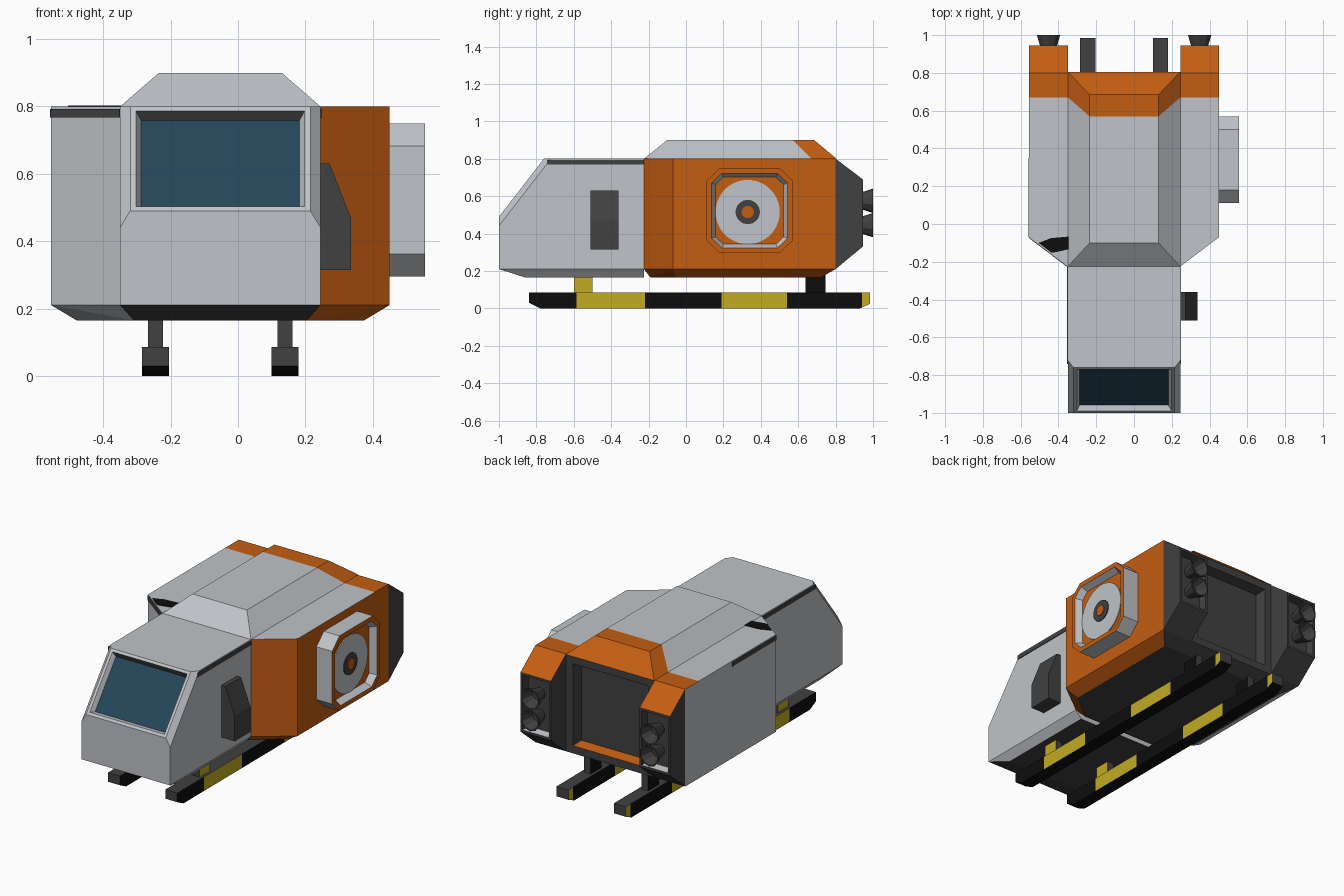
import bpy, bmesh, math
from mathutils import Vector

if "Cube" in bpy.data.objects:
    bpy.data.objects.remove(bpy.data.objects["Cube"])

CX = -0.0525            # centre line of hull
W, P = 0.2975, 0.5025   # half width of cabin, of hull
PALETTE = {
    "light_grey": (0.53, 0.55, 0.58), "orange": (0.55, 0.11, 0.006),
    "dark_grey": (0.052, 0.052, 0.052), "black": (0.004, 0.004, 0.004),
    "yellow": (0.54, 0.41, 0.017), "window_glass": (0.018, 0.062, 0.098)}
MATS = {}
for key, rgb in PALETTE.items():
    MATS[key] = bpy.data.materials.new(key)
    MATS[key].diffuse_color = (*rgb, 1)


def hull(points):
    """Convex solid through the points, with flat faces merged."""
    bm = bmesh.new()
    for p in points:
        bm.verts.new(p)
    bmesh.ops.convex_hull(bm, input=bm.verts[:])
    bmesh.ops.dissolve_limit(bm, angle_limit=0.02, verts=bm.verts[:], edges=bm.edges[:])
    bmesh.ops.recalc_face_normals(bm, faces=bm.faces[:])
    bm.normal_update()
    return bm


def cut(bm, co, no):
    bmesh.ops.bisect_plane(bm, geom=bm.verts[:] + bm.edges[:] + bm.faces[:],
                           plane_co=co, plane_no=no)
    bm.normal_update()


def recess(bm, test, rim, slope, depth):
    """Rim inset followed by a sunken panel on the face that passes the test."""
    face = max((f for f in bm.faces if test(f.normal, f.calc_center_median())),
               key=lambda f: f.calc_area())
    for t, d in ((rim, 0), (slope, -depth)):
        bmesh.ops.inset_individual(bm, faces=[face], thickness=t, depth=d)
        bm.normal_update()


def finish(name, bm, colour):
    """Colour is a name, or a rule on face normal and centre."""
    names = list(PALETTE) if callable(colour) else [colour]
    bm.normal_update()
    if callable(colour):
        for f in bm.faces:
            f.material_index = names.index(colour(f.normal, f.calc_center_median()))
    me = bpy.data.meshes.new(name)
    bm.to_mesh(me)
    bm.free()
    for n in names:
        me.materials.append(MATS[n])
    ob = bpy.data.objects.new(name, me)
    bpy.context.collection.objects.link(ob)
    return ob


def box_points(x0, x1, y0, y1, z0, z1):
    return [(x, y, z) for x in (x0, x1) for y in (y0, y1) for z in (z0, z1)]


def extrude_x(profile, x0, x1):
    return [(x, y, z) for x in (x0, x1) for y, z in profile]


# Cabin with sloped windscreen
pts = extrude_x([(-1, .21), (-1, .49), (-.76, .80), (-.225, .80), (-.225, .21)], CX - W, CX + W)
pts += [(CX + s * (W - .04), y, .165) for s in (-1, 1) for y in (-.86, -.225)]
bm = hull(pts)
slope_edges = [e for e in bm.edges
               if abs(e.verts[0].co.z - e.verts[1].co.z) > .25
               and abs(e.verts[0].co.y - e.verts[1].co.y) > .1]
bmesh.ops.bevel(bm, geom=slope_edges, offset=.03, segments=1, profile=.5, affect='EDGES')
bm.normal_update()
recess(bm, lambda n, c: n.y < -.5 and n.z > .4 and abs(c.x - CX) < .05, .024, .022, .026)


def cabin_colour(n, c):
    if n.y < -.5 and n.z > .4 and abs(c.x - CX) < .05 and .58 < c.z < .72:
        return "window_glass"
    if n.z < -.9 or (n.z < -.3 and abs(n.x) < .3) or (n.z < 0 and c.z > .7):
        return "dark_grey"
    return "light_grey"


finish("cabin", bm, cabin_colour)

# Main hull, with sunken rear door
pts = []
for s in (-1, 1):
    for z in (.21, .80):
        pts += [(CX + s * W, -.225, z), (CX + s * P, -.07, z), (CX + s * P, .80, z)]
    pts += [(CX + s * (W - .04), -.19, .165), (CX + s * (P - .075), -.05, .165),
            (CX + s * (P - .075), .72, .165)]
bm = hull(pts)
cut(bm, (0, .67, 0), (0, 1, 0))
for s in (-1, 1):
    cut(bm, (CX + s * W, 0, 0), (1, 0, 0))
recess(bm, lambda n, c: n.y > .9 and abs(c.x - CX) < .05, .065, .02, .06)


def hull_colour(n, c):
    if n.z > .9:
        return "orange" if c.y > .67 else "light_grey"
    if c.y > .72 and abs(c.x - CX) < .29 and n.z > .3:
        return "light_grey"                       # door sill
    if n.z < -.9 or n.y > .3 or (c.y > .72 and abs(c.x - CX) < .29):
        return "dark_grey"
    if n.z < -.3 and abs(c.x - CX) < .28:
        return "dark_grey"
    return "orange" if n.x > .3 else "light_grey"


finish("main_hull", bm, hull_colour)

# Raised roof, orange towards the back
bm = hull(box_points(CX - W, CX + W, -.225, .805, .80, .80)
          + box_points(CX - .1825, CX + .1825, -.10, .685, .90, .90))
cut(bm, (0, .57, .90), (0, 1, 1))
finish("raised_roof", bm, lambda n, c: "orange" if c.y + c.z > 1.47 and n.z > 0
       else "light_grey")


# Round part along y or x from (position, radius) rings
def rings(axis, a, b, stations, sides):
    out = []
    for t, r in stations:
        for i in range(sides):
            k = 2 * math.pi * (i + .5) / sides
            u, v = a + r * math.cos(k), b + r * math.sin(k)
            out.append((t, u, v) if axis == 'x' else (u, t, v))
    return out


# Engine pods and nozzles
for side, s in (("left", -1), ("right", 1)):
    bm = hull(extrude_x([(.80, .21), (.80, .80), (.945, .69), (.945, .33)],
                        CX + s * W, CX + s * P))
    recess(bm, lambda n, c: n.y > .9, .02, .012, .045)
    finish(side + "_engine_pod", bm,
           lambda n, c: "orange" if n.z > .3 and c.z > .7 else
           "light_grey" if n.z > .3 and c.z < .5 else "dark_grey")
    for level, z in (("lower", .445), ("upper", .575)):
        x = CX + s * .4
        bm = hull(rings('y', x, z, [(.895, .032), (1.0, .065)], 10))
        recess(bm, lambda n, c: n.y > .9, .008, .025, .07)
        finish(f"{side}_{level}_nozzle", bm, "dark_grey")

# Octagonal side housing with recessed fan
HY, HZ = .34, .5225
outline = [(HY + a * p, HZ + b * q) for p in (-1, 1) for q in (-1, 1)
           for a, b in ((.23, .16), (.16, .2275))]
bm = hull(extrude_x(outline, .45, .555))
recess(bm, lambda n, c: n.x > .9, .03, .022, .04)
finish("side_housing", bm, lambda n, c: "orange" if n.x > .9 else "light_grey")
FY, FZ = .33, .515
for name, r, x, colour, n in (("fan_disc", .172, .521, "light_grey", 32),
                              ("fan_hub", .065, .526, "dark_grey", 24),
                              ("fan_cap", .033, .531, "orange", 16)):
    finish(name, hull(rings('x', FY, FZ, [(.514, r), (x, r)], n)), colour)

# Equipment box on the cabin side
finish("cabin_side_box", hull([(x, y, z) for y in (-.51, -.36) for x, z in
       ((.24, .315), (.335, .315), (.335, .47), (.272, .63), (.24, .63))]), "dark_grey")


# Landing skids with hazard bands, and their struts
def skid_colour(n, c):
    if abs(n.x) > .5:
        band = -.585 < c.y < -.22 or .19 < c.y < .54 or c.y > .94
        return "yellow" if band else "black"
    return "black" if n.z < -.3 else "dark_grey"


for side, x in (("left", -.245), ("right", .14)):
    bm = hull(extrude_x([(-.84, .085), (-.84, .03), (-.78, 0), (.93, 0), (.985, .025),
                         (.985, .085)], x - .04, x + .04))
    for y in (-.585, -.22, .19, .54, .94):
        cut(bm, (0, y, 0), (0, 1, 0))
    finish(side + "_skid", bm, skid_colour)
    for end, y0, y1, paint in (("front", -.60, -.50, "yellow"), ("rear", .64, .745, "black")):
        finish(f"{side}_{end}_strut", hull(box_points(x - .022, x + .022, y0, y1, .08, .19)),
               lambda n, c: paint if abs(n.x) > .5 else "dark_grey")


# Thin dark trim stripes below the roof edge
def stripe(name, a, b):
    out = Vector((b[1] - a[1], a[0] - b[0], 0)).normalized() * .004
    base = [Vector((*p, z)) for p in (a, b) for z in (.768, .793)]
    finish(name, hull(base + [p + out for p in base]), "dark_grey")


L, R, LH = CX - W, CX + W, CX - P
stripe("cabin_stripe_right", (R, -.74), (R, -.225))
stripe("cabin_stripe_left", (L, -.225), (L, -.74))
stripe("hull_stripe_front", (LH, -.07), (L, -.225))
stripe("hull_stripe_left", (LH, .35), (LH, -.07))

# Dark roof marking
mark = [(-.505, -.10), (-.44, -.075), (-.33, -.065), (-.33, -.13), (-.42, -.15), (-.44, -.15)]
finish("roof_marking", hull([(x, y, z) for x, y in mark for z in (.80, .803)]), "black")

for m in bpy.data.materials:
    if m.users and not m.is_grease_pencil:
        m.use_nodes = True
        m.node_tree.nodes["Principled BSDF"].inputs["Base Color"].default_value = m.diffuse_color
